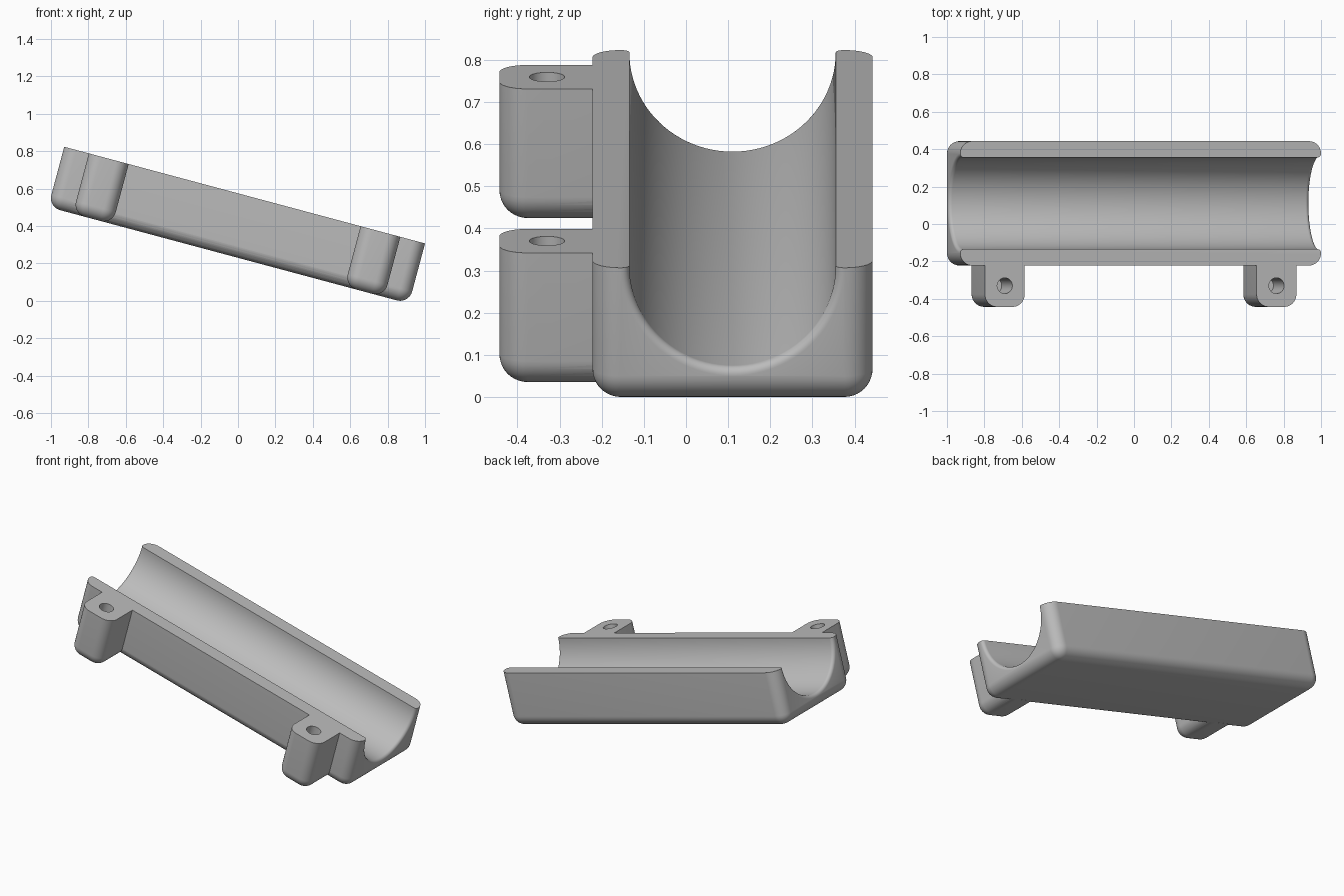
import bpy, bmesh, math
from mathutils import Matrix, Vector

if "Cube" in bpy.data.objects:
    bpy.data.objects.remove(bpy.data.objects["Cube"])

L, H, R = 1.997, 0.333, 0.245        # body length, height, channel radius
FIL, LIP = 0.067, 0.02               # outer fillet, channel mouth fillet
YC, HALF = 0.1105, 0.3325            # body centre and half width in y
LUG_X, LUG_Y, LUG_W = 0.752, -0.33, 0.22
TILT = math.radians(15)

grey = bpy.data.materials.new("plain grey")
grey.diffuse_color = (0.5, 0.5, 0.5, 1)
grey.use_nodes = True
grey.node_tree.nodes["Principled BSDF"].inputs["Base Color"].default_value = grey.diffuse_color


def make_object(name, bm):
    bmesh.ops.recalc_face_normals(bm, faces=bm.faces[:])
    mesh = bpy.data.meshes.new(name)
    bm.to_mesh(mesh)
    bm.free()
    mesh.materials.append(grey)
    ob = bpy.data.objects.new(name, mesh)
    bpy.context.collection.objects.link(ob)
    return ob


def block(name, lo, hi, keep_sharp=None):
    """Box whose edges are rounded unless keep_sharp(edge midpoint) is true."""
    lo, hi = Vector(lo), Vector(hi)
    bm = bmesh.new()
    bmesh.ops.create_cube(bm, size=1)
    for v in bm.verts:
        v.co = [(lo[i] + hi[i]) / 2 + v.co[i] * (hi[i] - lo[i]) for i in range(3)]
    if keep_sharp:
        edges = [e for e in bm.edges
                 if not keep_sharp((e.verts[0].co + e.verts[1].co) / 2)]
        bmesh.ops.bevel(bm, geom=edges, offset=FIL, segments=10, profile=0.5,
                        affect='EDGES', clamp_overlap=False)
    return make_object(name, bm)


def combine(target, tool, operation):
    mod = target.modifiers.new("combine", 'BOOLEAN')
    mod.object, mod.operation, mod.solver = tool, operation, 'EXACT'
    bpy.context.view_layer.objects.active = target
    bpy.ops.object.modifier_apply(modifier=mod.name)
    bpy.data.objects.remove(tool)


# Trough body, rounded on all sides but the top (trimmed flat later)
top = 0.1
body = block("trough_body", (-L / 2, YC - HALF, -H), (L / 2, YC + HALF, top),
             lambda m: m.z > top - 0.01)

# Mounting lugs with screw holes
inner, lug_top = YC - HALF + 0.062, 0.15
for s in (-1, 1):
    lug = block("mounting_lug",
                (s * LUG_X - LUG_W / 2, -0.443, -H),
                (s * LUG_X + LUG_W / 2, inner, lug_top),
                lambda m: m.z > lug_top - 0.01 or m.y > inner - 0.01)
    combine(body, lug, 'UNION')
for s in (-1, 1):
    bm = bmesh.new()
    bmesh.ops.create_cone(bm, cap_ends=True, segments=40, radius1=0.042,
                          radius2=0.042, depth=0.62,
                          matrix=Matrix.Translation((s * LUG_X, LUG_Y, 0.09)))
    combine(body, make_object("screw_hole", bm), 'DIFFERENCE')

# Round channel, flared at both mouths, as a revolved cutter
half = [(0.5 * L - LIP + LIP * math.sin(a), R + LIP - LIP * math.cos(a))
        for a in [math.radians(15 * i) for i in range(7)]]
half.append((0.5 * L + 0.1, R + LIP))
profile = [(-x, r) for x, r in reversed(half)] + half
bm = bmesh.new()
N = 96
rings = [[bm.verts.new((x, YC + r * math.cos(2 * math.pi * k / N),
                        r * math.sin(2 * math.pi * k / N))) for k in range(N)]
         for x, r in profile]
for a, b in zip(rings, rings[1:]):
    for k in range(N):
        j = (k + 1) % N
        bm.faces.new((a[k], a[j], b[j], b[k]))
bm.faces.new(rings[0])
bm.faces.new(rings[-1])
combine(body, make_object("channel", bm), 'DIFFERENCE')

# Trim everything to one flat top
combine(body, block("top_trim", (-2, -2, 0), (2, 2, 1)), 'DIFFERENCE')

# Tilt, centre and stand on the ground
body.data.transform(Matrix.Rotation(TILT, 4, 'Y'))
lo = [min(v.co[i] for v in body.data.vertices) for i in range(3)]
hi = [max(v.co[i] for v in body.data.vertices) for i in range(3)]
body.data.transform(Matrix.Translation((-(lo[0] + hi[0]) / 2,
                                        -(lo[1] + hi[1]) / 2, -lo[2])))
bpy.ops.object.select_all(action='DESELECT')
body.select_set(True)
bpy.context.view_layer.objects.active = body
bpy.ops.object.shade_smooth_by_angle(angle=math.radians(30))
